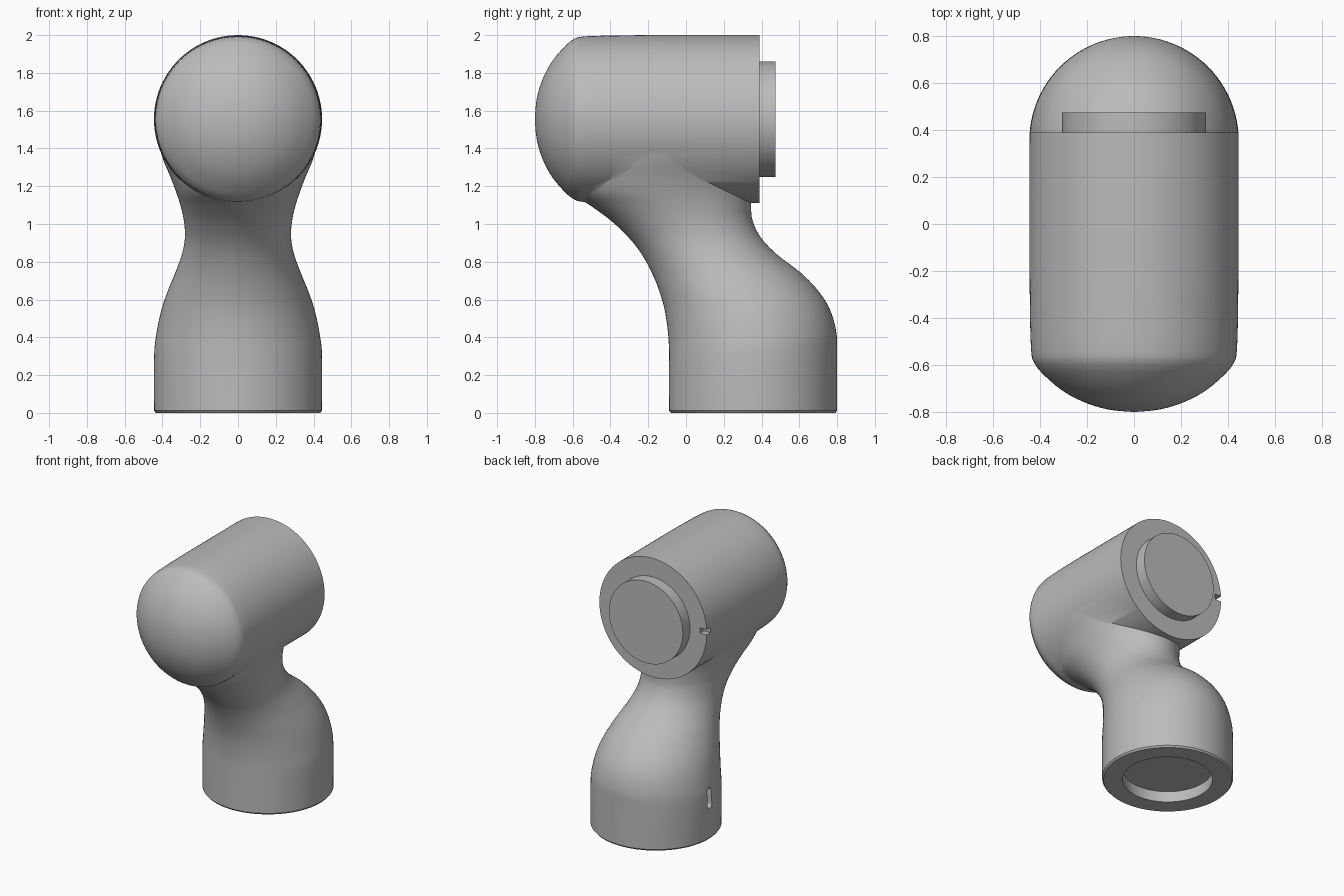
import bpy, bmesh
from math import sin, cos, pi, radians
from mathutils import Vector, Matrix

cube = bpy.data.objects.get("Cube")
if cube:
    bpy.data.objects.remove(cube)

SEGMENTS = 96
AXIS_Z = 1.555      # height of the horizontal head axis
BASE_Y = 0.355      # centre of the round foot
REAR_Y = 0.39       # flat rear face of the head

grey = bpy.data.materials.new("plain_grey")
grey.use_nodes = True
colour = (0.5, 0.5, 0.5, 1)
grey.diffuse_color = colour
grey.node_tree.nodes["Principled BSDF"].inputs["Base Color"].default_value = colour


def finish(name, bm):
    bmesh.ops.recalc_face_normals(bm, faces=bm.faces)
    mesh = bpy.data.meshes.new(name)
    bm.to_mesh(mesh)
    bm.free()
    mesh.materials.append(grey)
    obj = bpy.data.objects.new(name, mesh)
    bpy.context.collection.objects.link(obj)
    return obj


def loft(name, rings):
    """Skin a list of closed point rings and cap both ends."""
    bm = bmesh.new()
    loops = [[bm.verts.new(p) for p in ring] for ring in rings]
    for low, high in zip(loops, loops[1:]):
        for i in range(len(low)):
            j = (i + 1) % len(low)
            bm.faces.new((low[i], low[j], high[j], high[i]))
    bm.faces.new(loops[0])
    bm.faces.new(loops[-1])
    return finish(name, bm)


def angles():
    return [2 * pi * i / SEGMENTS for i in range(SEGMENTS)]


def smooth_rows(rows, steps=5):
    """Catmull-Rom interpolation through the rows."""
    pts = [Vector(r) for r in rows]
    pts = [pts[0]] + pts + [pts[-1]]
    out = []
    for a, b, c, d in zip(pts, pts[1:], pts[2:], pts[3:]):
        for k in range(steps):
            t = k / steps
            out.append(b + (c - a) * t / 2 + (a * 2 - b * 5 + c * 4 - d) * t**2 / 2
                       + (b * 3 - a - c * 3 + d) * t**3 / 2)
    return out + [pts[-1]]


def turned(name, profile):
    """Revolve (y, radius) rows around the head axis."""
    return loft(name, [[(r * cos(a), y, AXIS_Z + r * sin(a)) for a in angles()]
                       for y, r in profile])


def cylinder(name, radius, depth, matrix):
    bm = bmesh.new()
    bmesh.ops.create_cone(bm, cap_ends=True, segments=SEGMENTS, radius1=radius,
                          radius2=radius, depth=depth, matrix=matrix)
    return finish(name, bm)


def box(name, centre, size):
    bm = bmesh.new()
    bmesh.ops.create_cube(bm, size=1, matrix=Matrix.Translation(centre)
                          @ Matrix.Diagonal((*size, 1)))
    return finish(name, bm)


def combine(target, other, operation):
    mod = target.modifiers.new("join", 'BOOLEAN')
    mod.operation, mod.solver, mod.object = operation, 'EXACT', other
    bpy.context.view_layer.objects.active = target
    bpy.ops.object.modifier_apply(modifier=mod.name)
    bpy.data.objects.remove(other)


# Foot and neck: height, front edge, rear edge, half width
neck_rows = smooth_rows([
    (0.012, -0.09, 0.8, 0.445), (0.3, -0.09, 0.8, 0.445),
    (0.42, -0.095, 0.797, 0.432), (0.54, -0.112, 0.765, 0.407),
    (0.64, -0.14, 0.705, 0.374), (0.74, -0.18, 0.61, 0.333),
    (0.84, -0.235, 0.48, 0.297), (0.93, -0.305, 0.395, 0.281),
    (1.02, -0.4, 0.352, 0.287), (1.1, -0.51, 0.345, 0.305),
    (1.17, -0.615, 0.35, 0.328), (1.25, -0.66, 0.355, 0.358),
    (1.36, -0.66, 0.355, 0.403), (1.5, -0.62, 0.35, 0.435)])
neck_rows.insert(0, Vector((0, -0.08, 0.79, 0.435)))
body = loft("body", [[(w * cos(a), (f + b) / 2 + (b - f) / 2 * sin(a), z)
                      for a in angles()] for z, f, b, w in neck_rows])

# Horizontal head with a domed front
dome = smooth_rows([(-0.8, 0.01), (-0.79, 0.11), (-0.76, 0.21), (-0.71, 0.305),
                    (-0.64, 0.387), (-0.59, 0.426), (-0.54, 0.438), (-0.4, 0.443)], 3)
head = turned("head", dome + [Vector((-0.2, 0.445)), Vector((REAR_Y, 0.445))])
combine(body, head, 'UNION')

# Socket under the foot
socket = cylinder("socket_cutter", 0.305, 0.16, Matrix.Translation((0, BASE_Y, 0)))
combine(body, socket, 'DIFFERENCE')

# Locating notch in the rear rim
combine(body, box("notch_cutter", (-0.43, REAR_Y, AXIS_Z + 0.01), (0.08, 0.09, 0.04)),
        'DIFFERENCE')

# Upright rounded slot in the side of the foot
sideways = Matrix.Rotation(pi / 2, 4, 'Y')
combine(body, box("slot_cutter", (-0.43, BASE_Y, 0.31), (0.1, 0.05, 0.1)), 'DIFFERENCE')
for z in (0.26, 0.36):
    end = cylinder("slot_end_cutter", 0.025, 0.1,
                   Matrix.Translation((-0.43, BASE_Y, z)) @ sideways)
    combine(body, end, 'DIFFERENCE')

# Round plug on the rear face
plug = turned("rear_plug", [(REAR_Y - 0.03, 0.306), (0.475, 0.306)])

# Smooth shading with crisp rims
for obj in (body, plug):
    bpy.ops.object.select_all(action='DESELECT')
    obj.select_set(True)
    bpy.context.view_layer.objects.active = obj
    bpy.ops.object.shade_smooth_by_angle(angle=radians(35))
